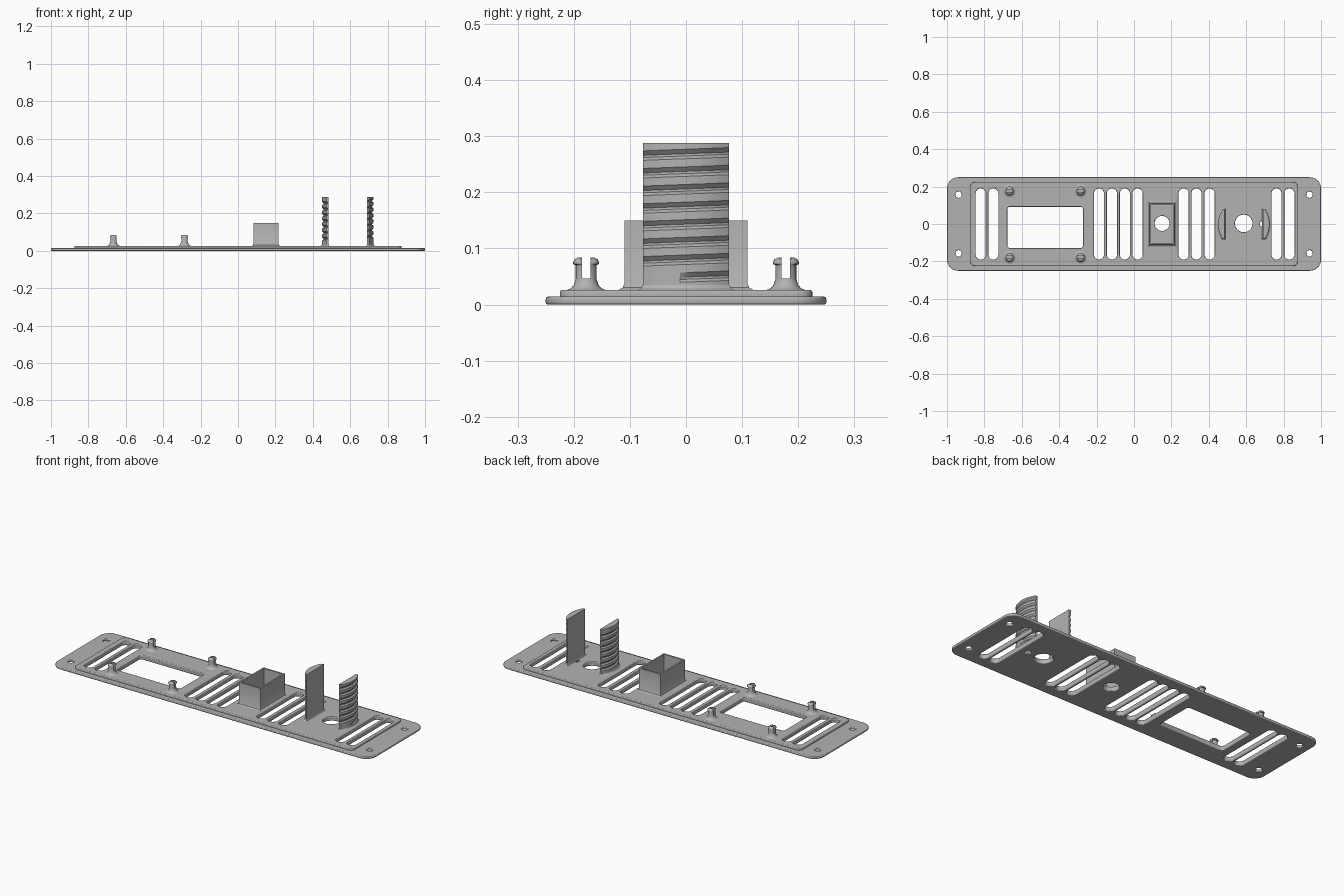
import bpy, bmesh, math

cube = bpy.data.objects.get("Cube")
if cube:
    bpy.data.objects.remove(cube, do_unlink=True)

grey = bpy.data.materials.new("mid grey")
grey.use_nodes = True
COLOR = (0.45, 0.45, 0.45, 1)
grey.diffuse_color = COLOR
grey.node_tree.nodes["Principled BSDF"].inputs["Base Color"].default_value = COLOR

TOP = 0.026      # upper face of the raised panel
SINK = 0.02      # parts start slightly inside the panel


def finish(obj, angle=35):
    bpy.ops.object.select_all(action='DESELECT')
    obj.select_set(True)
    bpy.context.view_layer.objects.active = obj
    if obj.type == 'CURVE':
        bpy.ops.object.convert(target='MESH')
    obj = bpy.context.object
    obj.data.materials.clear()
    obj.data.materials.append(grey)
    bpy.ops.object.shade_smooth_by_angle(angle=math.radians(angle))
    return obj


def from_loops(name, loops, close=False):
    """Skin a stack of closed point loops, capping the ends or joining them."""
    bm = bmesh.new()
    rings = [[bm.verts.new(p) for p in loop] for loop in loops]
    pairs = list(zip(rings, rings[1:]))
    if close:
        pairs.append((rings[-1], rings[0]))
    else:
        bm.faces.new(rings[0][::-1])
        bm.faces.new(rings[-1])
    n = len(rings[0])
    for a, b in pairs:
        for i in range(n):
            j = (i + 1) % n
            bm.faces.new((a[i], a[j], b[j], b[i]))
    bmesh.ops.recalc_face_normals(bm, faces=bm.faces)
    mesh = bpy.data.meshes.new(name)
    bm.to_mesh(mesh)
    bm.free()
    obj = bpy.data.objects.new(name, mesh)
    bpy.context.collection.objects.link(obj)
    return obj


def outline(cx, cy, w, h, r, steps=8):
    """Rounded rectangle; r equal to half a side makes a slot or circle."""
    pts = []
    for q, (sx, sy) in enumerate(((1, 1), (-1, 1), (-1, -1), (1, -1))):
        for s in range(steps + 1):
            a = math.pi / 2 * (q + s / steps)
            p = (cx + sx * (w / 2 - r) + r * math.cos(a),
                 cy + sy * (h / 2 - r) + r * math.sin(a))
            if not pts or math.dist(p, pts[-1]) > 1e-5:
                pts.append(p)
    if math.dist(pts[0], pts[-1]) < 1e-5:
        pts.pop()
    return pts


def panel(name, outlines, z0, z1, bevel):
    """Flat plate with openings and rounded rims."""
    cu = bpy.data.curves.new(name, 'CURVE')
    cu.dimensions = '2D'
    cu.fill_mode = 'BOTH'
    cu.extrude = (z1 - z0) / 2 - bevel
    cu.bevel_depth = bevel
    cu.bevel_resolution = 2
    cu.offset = -bevel
    for pts in outlines:
        sp = cu.splines.new('POLY')
        sp.points.add(len(pts) - 1)
        for p, (x, y) in zip(sp.points, pts):
            p.co = (x, y, 0, 1)
        sp.use_cyclic_u = True
    obj = bpy.data.objects.new(name, cu)
    bpy.context.collection.objects.link(obj)
    obj.location.z = (z0 + z1) / 2
    return finish(obj)


# Openings shared by both layers of the faceplate
slot_xs = (-0.82, -0.752, -0.187, -0.118, -0.049, 0.019,
           0.265, 0.334, 0.404, 0.762, 0.831)
openings = [outline(x, 0, 0.054, 0.38, 0.027) for x in slot_xs]
openings.append(outline(-0.475, -0.018, 0.404, 0.22, 0.012, 3))   # display window
openings.append(outline(0.15, 0.003, 0.08, 0.08, 0.04, 10))       # hole in box
openings.append(outline(0.587, 0.003, 0.094, 0.094, 0.047, 10))   # hole between tabs
openings.append(outline(0.687, 0, 0.026, 0.028, 0.005, 2))        # small notch
screws = [outline(x, y, 0.034, 0.034, 0.017, 6)
          for x in (-0.938, 0.938) for y in (-0.157, 0.157)]

panel("base_flange", [outline(0, 0, 2, 0.5, 0.06)] + screws + openings,
      0, 0.014, 0.004)
panel("raised_panel", [outline(0, 0, 1.75, 0.45, 0.025)] + openings,
      0.008, TOP, 0.004)

# Open box with a flared foot
BX, BW, BH, WALL, BZ = 0.15, 0.134, 0.22, 0.009, 0.15


def rect(grow, z):
    w, h = BW / 2 + grow, BH / 2 + grow
    return [(BX + sx * w, sy * h, z)
            for sx, sy in ((1, 1), (-1, 1), (-1, -1), (1, -1))]


finish(from_loops("square_socket", [
    rect(0.010, SINK), rect(0.010, TOP), rect(0.003, TOP + 0.004),
    rect(0, TOP + 0.011), rect(0, BZ), rect(-WALL, BZ), rect(-WALL, SINK)],
    close=True))

# Snap posts: turned profile, split by a slot
post_profile = ((0.034, SINK), (0.034, TOP), (0.027, 0.029), (0.022, 0.035),
                (0.0185, 0.046), (0.0185, 0.070), (0.023, 0.072),
                (0.023, 0.076), (0.020, 0.081), (0.014, 0.084))


def post(name, px, py):
    loops = []
    for r, z in post_profile:
        ring = []
        for i in range(24):
            a = math.tau * i / 24
            x = r * math.cos(a)
            if z > 0.05:                       # lips project only sideways
                x = max(-0.0175, min(0.0175, x))
            ring.append((px + x, py + r * math.sin(a), z))
        loops.append(ring)
    obj = from_loops(name, loops)
    bpy.ops.mesh.primitive_cube_add(size=1, location=(px, py, 0.096))
    cutter = bpy.context.object
    cutter.scale = (0.1, 0.015, 0.1)
    mod = obj.modifiers.new("slot", 'BOOLEAN')
    mod.operation = 'DIFFERENCE'
    mod.solver = 'EXACT'
    mod.object = cutter
    bpy.context.view_layer.objects.active = obj
    bpy.ops.object.modifier_apply(modifier="slot")
    bpy.data.objects.remove(cutter, do_unlink=True)
    finish(obj)


for side, px in (("right", -0.666), ("left", -0.286)):
    for end, py in (("front", -0.178), ("back", 0.178)):
        post(f"snap_post_{end}_{side}", px, py)

# Threaded tabs: circular segments with a helical groove
CX, R, DEPTH, CHORD, HALF = 0.587, 0.137, 0.007, 0.102, 0.077
PITCH, TAB_TOP, COLS = 0.0314, 0.288, 14


def tab(name, side, first, count, partial):
    def loop(z, depth=0.0, helix=True, half_only=False, grow=0.0):
        outer, inner = [], []
        for i in range(COLS + 1):
            y = HALF * (2 * i / COLS - 1)
            a = math.asin(y / R)
            d = 0 if half_only and y < 0 else depth
            zz = z + (PITCH * a / math.tau if helix else 0)
            x = math.sqrt((R - d) ** 2 - y * y) + grow
            yy = y * (1 + grow / HALF)
            outer.append((CX + side * x, side * yy, zz))
            inner.append((CX + side * (CHORD - grow / 2), side * yy, zz))
        return outer + inner[::-1]

    loops = [loop(SINK, helix=False, grow=0.008),
             loop(TOP, helix=False, grow=0.008),
             loop(TOP + 0.003, helix=False, grow=0.003),
             loop(TOP + 0.009, helix=False)]
    for k in range(count):
        z = first + k * PITCH
        for dz, d in ((-0.013, 0), (-0.008, DEPTH), (-0.004, DEPTH), (0.004, 0)):
            loops.append(loop(z + dz, d, half_only=partial and k == 0))
    loops.append(loop(TAB_TOP, helix=False))
    finish(from_loops(name, loops), 25)


tab("threaded_tab_left", 1, 0.053, 8, True)
tab("threaded_tab_right", -1, 0.0687, 7, False)
